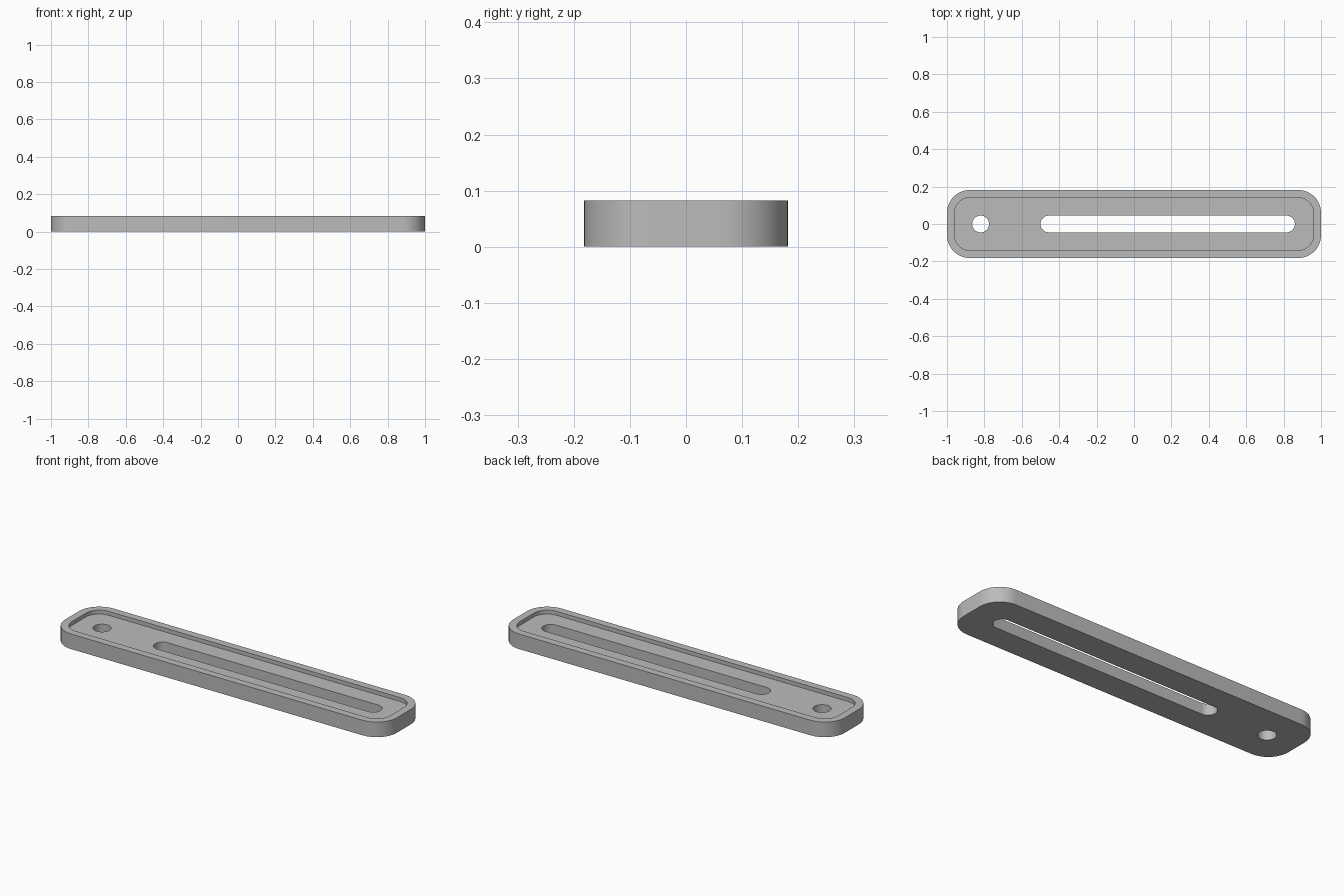
import bpy, bmesh, math

if "Cube" in bpy.data.objects:
    bpy.data.objects.remove(bpy.data.objects["Cube"], do_unlink=True)

HEIGHT, FLOOR = 0.082, 0.061      # full height and recessed floor level
HALF_WIDTH, CORNER, RIM = 0.182, 0.122, 0.041
HOLE = 0.045                      # radius of the round hole and the slot ends

grey = bpy.data.materials.new("plain_grey")
grey.use_nodes = True
colour = (0.5, 0.5, 0.5, 1)
grey.diffuse_color = colour
grey.node_tree.nodes["Principled BSDF"].inputs["Base Color"].default_value = colour


def outline(x0, x1, half_y, radius, steps=12):
    """Rounded rectangle; also gives slots and circles."""
    points = []
    corners = ((x1, 1, 1), (x0, -1, 1), (x0, -1, -1), (x1, 1, -1))
    for i, (x, sx, sy) in enumerate(corners):
        cx, cy = x - sx * radius, sy * (half_y - radius)
        for k in range(steps + 1):
            a = (i + k / steps) * math.pi / 2
            p = (cx + radius * math.cos(a), cy + radius * math.sin(a))
            if not points or math.dist(p, points[-1]) > 1e-5:
                points.append(p)
    if math.dist(points[0], points[-1]) < 1e-5:
        points.pop()
    return points


bm = bmesh.new()


def ring(points, z):
    verts = [bm.verts.new((x, y, z)) for x, y in points]
    for a, b in zip(verts, verts[1:] + verts[:1]):
        bm.edges.new((a, b))
    return verts


def wall(low, high):
    for i in range(len(low)):
        j = (i + 1) % len(low)
        bm.faces.new((low[i], low[j], high[j], high[i]))


def fill(*rings):
    edges = [bm.edges.get((a, b)) for r in rings for a, b in zip(r, r[1:] + r[:1])]
    bmesh.ops.triangle_fill(bm, edges=edges, use_beauty=True)


outer = outline(-1, 1, HALF_WIDTH, CORNER)
inner = outline(-1 + RIM, 1 - RIM, HALF_WIDTH - RIM, CORNER - RIM)
round_hole = outline(-0.82 - HOLE, -0.82 + HOLE, HOLE, HOLE)
slot = outline(-0.5, 0.86, HOLE, HOLE)

# Outline rings of every level
base, top = ring(outer, 0), ring(outer, HEIGHT)
recess_low, recess_top = ring(inner, FLOOR), ring(inner, HEIGHT)
hole_low, hole_top = ring(round_hole, 0), ring(round_hole, FLOOR)
slot_low, slot_top = ring(slot, 0), ring(slot, FLOOR)

# Flat faces: underside, recessed floor and raised rim
fill(base, hole_low, slot_low)
fill(recess_low, hole_top, slot_top)
wall(recess_top, top)

# Upright walls
wall(base, top)
wall(recess_low, recess_top)
wall(hole_low, hole_top)
wall(slot_low, slot_top)
bmesh.ops.recalc_face_normals(bm, faces=bm.faces)

mesh = bpy.data.meshes.new("slotted_plate")
bm.to_mesh(mesh)
bm.free()
plate = bpy.data.objects.new("slotted_plate", mesh)
bpy.context.collection.objects.link(plate)
mesh.materials.append(grey)

bpy.ops.object.select_all(action="DESELECT")
plate.select_set(True)
bpy.context.view_layer.objects.active = plate
bpy.ops.object.shade_smooth_by_angle(angle=math.radians(30))
